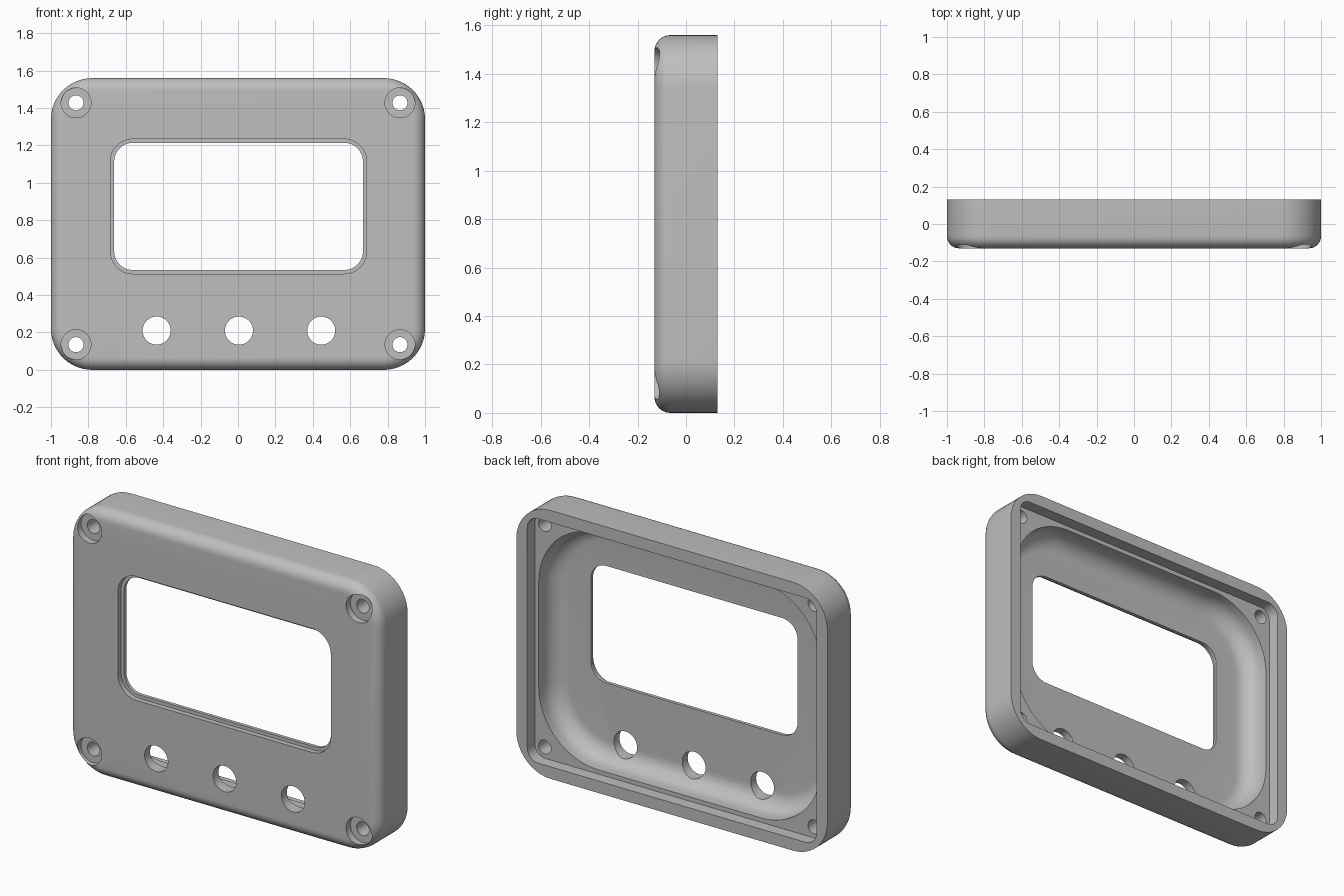
import bpy, bmesh, math

if "Cube" in bpy.data.objects:
    bpy.data.objects.remove(bpy.data.objects["Cube"])

W, H, D = 2.0, 1.56, 0.26
FRONT, BACK = -D / 2, D / 2


def rounded_rect(y, cx, cz, w, h, r, seg=12):
    """Rounded rectangle loop in the xz plane at depth y."""
    pts = []
    for k, (sx, sz) in enumerate([(1, 1), (-1, 1), (-1, -1), (1, -1)]):
        for i in range(seg + 1):
            a = math.pi / 2 * (k + i / seg)
            pts.append((cx + sx * (w / 2 - r) + r * math.cos(a), y,
                        cz + sz * (h / 2 - r) + r * math.sin(a)))
    return pts


def inset(y, off, r):
    """Case outline moved inward by off."""
    return rounded_rect(y, 0, H / 2, W - 2 * off, H - 2 * off, r)


def circle(y, cx, cz, r, n=40):
    return [(cx + r * math.cos(2 * math.pi * i / n), y,
             cz + r * math.sin(2 * math.pi * i / n)) for i in range(n)]


def loft(name, rings):
    """Closed solid skinned through loops of equal length."""
    bm = bmesh.new()
    loops = [[bm.verts.new(p) for p in ring] for ring in rings]
    n = len(loops[0])
    for a, b in zip(loops, loops[1:]):
        for i in range(n):
            j = (i + 1) % n
            bm.faces.new((a[i], a[j], b[j], b[i]))
    bm.faces.new(loops[0][::-1])
    bm.faces.new(loops[-1])
    bmesh.ops.recalc_face_normals(bm, faces=bm.faces[:])
    me = bpy.data.meshes.new(name)
    bm.to_mesh(me)
    bm.free()
    ob = bpy.data.objects.new(name, me)
    bpy.context.collection.objects.link(ob)
    return ob


# Case shell: rounded front edge, outer wall, rim, ledge and rounded cavity
F, C, STEPS = 0.065, 0.10, 8
LEDGE, FLOOR = 0.06, -0.08
quarter = [math.pi / 2 * i / STEPS for i in range(STEPS + 1)]
rings = [inset(FRONT + F * (1 - math.sin(a)), F * (1 - math.cos(a)),
               0.22 - F * (1 - math.cos(a))) for a in reversed(quarter)]
rings += [inset(BACK, 0, 0.22), inset(BACK, 0.07, 0.07),
          inset(LEDGE, 0.07, 0.07), inset(LEDGE, 0.095, 0.38)]
rings += [inset(FLOOR + C * (1 - math.sin(a)), 0.095 + C * (1 - math.cos(a)),
                0.38 - C * (1 - math.cos(a))) for a in quarter]
case = loft("front_case", rings)

# Display window with a shallow stepped lip
cutters = [loft("window_cutter", [
    rounded_rect(-0.2, 0.003, 0.874, 1.37, 0.72, 0.12),
    rounded_rect(-0.1, 0.003, 0.874, 1.37, 0.72, 0.12),
    rounded_rect(-0.1, 0.003, 0.874, 1.33, 0.68, 0.10),
    rounded_rect(0.2, 0.003, 0.874, 1.33, 0.68, 0.10)])]

# Three button holes
for x in (-0.435, 0.005, 0.445):
    cutters.append(loft("button_cutter", [circle(-0.2, x, 0.21, 0.075),
                                          circle(0.05, x, 0.21, 0.075)]))

# Counterbored screw holes in the corners
for x in (-0.866, 0.866):
    for z in (0.135, 1.428):
        cutters.append(loft("screw_cutter", [
            circle(-0.2, x, z, 0.08), circle(-0.09, x, z, 0.08),
            circle(-0.09, x, z, 0.04), circle(0.2, x, z, 0.04)]))

bpy.context.view_layer.objects.active = case
case.select_set(True)
for c in cutters:
    mod = case.modifiers.new("cut", 'BOOLEAN')
    mod.operation = 'DIFFERENCE'
    mod.solver = 'EXACT'
    mod.object = c
    bpy.ops.object.modifier_apply(modifier=mod.name)
    bpy.data.objects.remove(c)

# Plain grey finish
grey = bpy.data.materials.new("grey_plastic")
grey.diffuse_color = (0.52, 0.52, 0.52, 1)
grey.use_nodes = True
grey.node_tree.nodes["Principled BSDF"].inputs["Base Color"].default_value = grey.diffuse_color
case.data.materials.clear()
case.data.materials.append(grey)
bpy.ops.object.select_all(action='DESELECT')
case.select_set(True)
bpy.ops.object.shade_smooth_by_angle(angle=math.radians(30))
